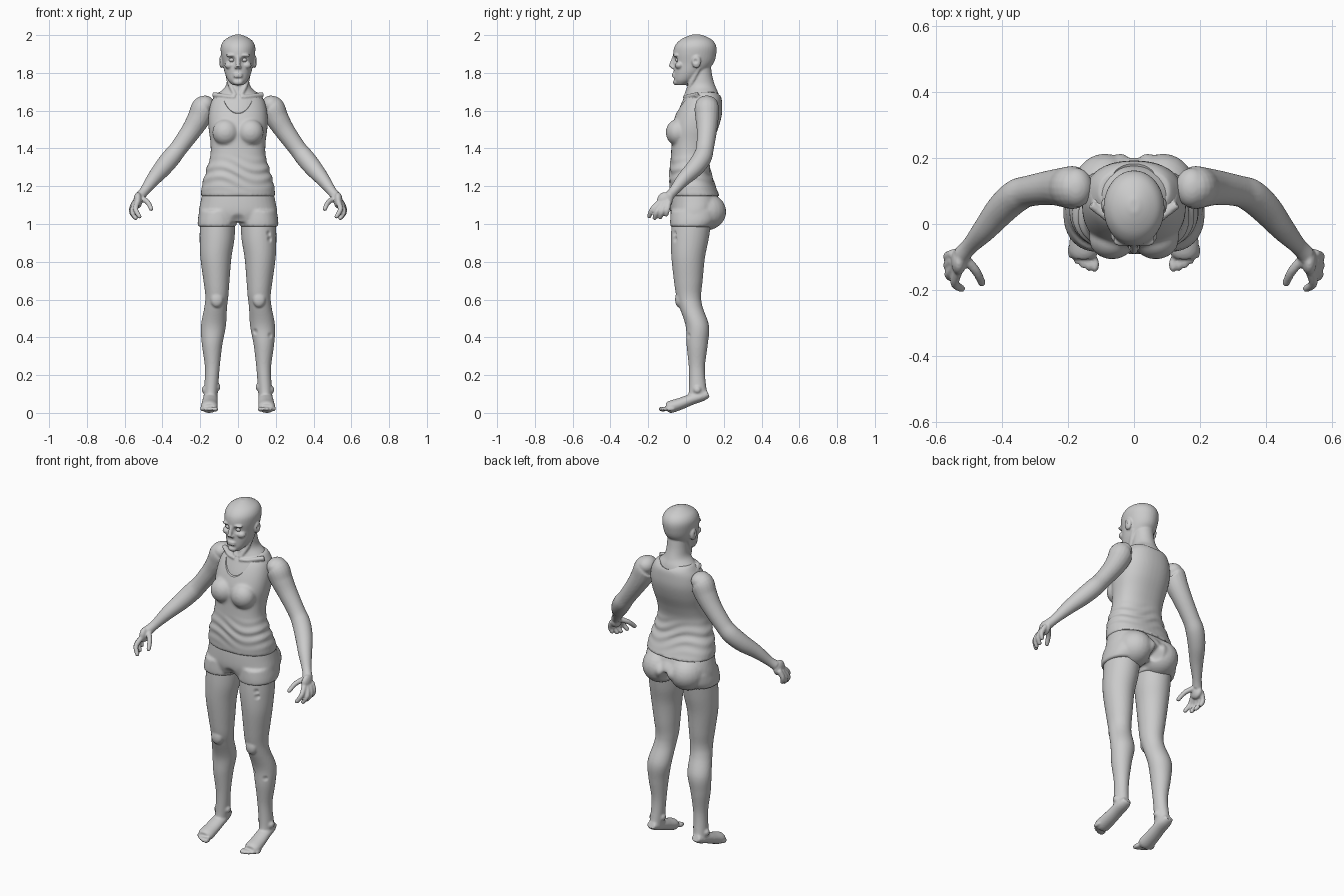
import bpy, bmesh, math
from mathutils import Vector, Matrix

cube = bpy.data.objects.get("Cube")
if cube:
    bpy.data.objects.remove(cube, do_unlink=True)

GREY = (0.6, 0.6, 0.6, 1)
grey = bpy.data.materials.new("plain grey")
grey.use_nodes = True
grey.diffuse_color = GREY
grey.node_tree.nodes["Principled BSDF"].inputs["Base Color"].default_value = GREY


def spline(keys, steps=6):
    """Smooth in-between sections through the keys."""
    out = []
    for i in range(len(keys) - 1):
        a, b, c, d = (keys[max(0, min(len(keys) - 1, i + k))] for k in (-1, 0, 1, 2))
        for s in range(steps):
            t = s / steps
            out.append([q + t / 2 * (r - p + t * (2*p - 5*q + 4*r - w + t * (3*(q - r) + w - p)))
                        for p, q, r, w in zip(a, b, c, d)])
    return out + [list(keys[-1])]


def skin(bm, rings):
    loops = [[bm.verts.new(p) for p in ring] for ring in rings]
    for lo, hi in zip(loops, loops[1:]):
        for i in range(len(lo)):
            bm.faces.new((lo[i - 1], lo[i], hi[i], hi[i - 1]))
    bm.faces.new(loops[0][::-1])
    bm.faces.new(loops[-1])


def stack(bm, keys, power=2.0, n=40):
    """Level sections: z, centre x, half width, front y, back y."""
    def curve(v):
        return math.copysign(abs(v) ** (2 / power), v)
    angles = [2 * math.pi * i / n for i in range(n)]
    skin(bm, [[(x + w * curve(math.cos(a)), (f + b) / 2 + (b - f) / 2 * curve(math.sin(a)), z)
               for a in angles] for z, x, w, f, b in spline(keys)])


def limb(bm, keys, flat=1.0, n=20):
    """Round tube along x, y, z, radius keys."""
    pts = spline(keys)
    rings = []
    for i, p in enumerate(pts):
        t = (Vector(pts[min(i + 1, len(pts) - 1)][:3]) - Vector(pts[max(i - 1, 0)][:3])).normalized()
        u = (Vector((1, 0, 0)) - t * t.x).normalized()
        v = t.cross(u) * flat
        rings.append([Vector(p[:3]) + p[3] * (u * math.cos(a) + v * math.sin(a))
                      for a in (2 * math.pi * k / n for k in range(n))])
    skin(bm, rings)


def ball(bm, centre, size):
    m = Matrix.Translation(centre) @ Matrix.Diagonal((*size, 1))
    bmesh.ops.create_uvsphere(bm, u_segments=24, v_segments=16, radius=1, matrix=m)


def pair(func, bm, items, *rest):
    """Put the same piece on both sides."""
    for s in (1, -1):
        if func is ball:
            ball(bm, (s * items[0], *items[1:]), *rest)
        elif func is limb:
            limb(bm, [(s * k[0], *k[1:]) for k in items], *rest)
        else:
            stack(bm, [(k[0], s * k[1], *k[2:]) for k in items], *rest)


def new_object(name, me):
    ob = bpy.data.objects.new(name, me)
    bpy.context.collection.objects.link(ob)
    return ob


def fuse(name, bm, voxel, rounds=3, cutter=None):
    """Blend overlapping pieces into one smooth surface."""
    bmesh.ops.recalc_face_normals(bm, faces=bm.faces)
    me = bpy.data.meshes.new(name)
    bm.to_mesh(me)
    bm.free()
    ob = new_object(name, me)
    mod = ob.modifiers.new("blend", 'REMESH')
    mod.mode = 'VOXEL'
    mod.voxel_size = voxel
    mod = ob.modifiers.new("soften", 'SMOOTH')
    mod.factor = 0.5
    mod.iterations = rounds
    if cutter:
        mod = ob.modifiers.new("opening", 'BOOLEAN')
        mod.operation = 'DIFFERENCE'
        mod.object = cutter
    dg = bpy.context.evaluated_depsgraph_get()
    dg.update()
    done = bpy.data.meshes.new_from_object(ob.evaluated_get(dg))
    ob.modifiers.clear()
    ob.data = done
    bpy.data.meshes.remove(me)
    done.materials.clear()
    done.materials.append(grey)
    done.shade_smooth()
    done.set_sharp_from_angle(angle=0.8)
    return ob


def push(ob, centre, radius, move):
    """Press a soft dent or bump into the surface."""
    c, m = Vector(centre), Vector(move)
    for v in ob.data.vertices:
        d = (v.co - c).length / radius
        if d < 1:
            v.co += m * (1 - d * d) ** 2


def mirrored(ob, name):
    me = ob.data.copy()
    me.transform(Matrix.Scale(-1, 4, (1, 0, 0)))
    me.flip_normals()
    return new_object(name, me)


# Head, neck and upper chest
bm = bmesh.new()
stack(bm, [(1.735, 0, .028, -.052, .0), (1.76, 0, .052, -.064, .05), (1.80, 0, .07, -.065, .10),
           (1.85, 0, .081, -.065, .145), (1.90, 0, .09, -.068, .16), (1.94, 0, .091, -.06, .16),
           (1.97, 0, .076, -.036, .143), (1.99, 0, .047, -.002, .112), (2.003, 0, .015, .035, .075)])
stack(bm, [(1.54, 0, .14, -.055, .17), (1.60, 0, .143, -.04, .18),
           (1.66, 0, .135, -.015, .178), (1.695, 0, .1, .002, .17), (1.73, 0, .066, .008, .155),
           (1.78, 0, .057, .015, .14), (1.85, 0, .055, .02, .13)])
pair(limb, bm, [(.06, .07, 1.83, .012), (.045, .03, 1.75, .013), (.015, .0, 1.68, .011)])
pair(limb, bm, [(.015, -.006, 1.672, .011), (.06, .005, 1.675, .01), (.13, .06, 1.685, .014)])
pair(ball, bm, (.087, .055, 1.86), (.013, .024, .035))
pair(ball, bm, (.034, -.052, 1.893), (.03, .016, .009))
pair(ball, bm, (.045, -.035, 1.84), (.026, .024, .02))
limb(bm, [(0, -.062, 1.888, .009), (0, -.073, 1.855, .011), (0, -.079, 1.832, .013)])
pair(ball, bm, (.009, -.069, 1.83), (.01, .012, .008))
for z in (1.793, 1.781):
    ball(bm, (0, -.064, z), (.025, .011, .0065))
ball(bm, (0, -.053, 1.752), (.028, .016, .018))
head = fuse("head_and_neck", bm, .005, 2)
for s in (1, -1):
    push(head, (s * .033, -.06, 1.868), .026, (0, .015, 0))
    push(head, (s * .1, .05, 1.862), .016, (-s * .008, 0, 0))
push(head, (0, -.07, 1.766), .016, (0, .005, 0))

# Eyes
bm = bmesh.new()
pair(ball, bm, (.033, -.041, 1.868), (.016, .016, .012))
fuse("eyes", bm, .004, 1)

# Tank top with a scooped neck opening
me = bpy.data.meshes.new("neck_cutter")
bm = bmesh.new()
bmesh.ops.create_cone(bm, cap_ends=True, segments=64, radius1=1, radius2=1, depth=.8,
                      matrix=Matrix.Translation((0, .06, 1.75)) @ Matrix.Rotation(math.radians(-68), 4, 'X')
                      @ Matrix.Diagonal((.092, .112, 1, 1)))
bm.to_mesh(me)
bm.free()
cutter = new_object("neck_cutter", me)
cutter.hide_render = True
bm = bmesh.new()
stack(bm, [(1.145, 0, .197, -.086, .18), (1.2, 0, .192, -.087, .157), (1.28, 0, .17, -.087, .13),
           (1.36, 0, .147, -.08, .122), (1.43, 0, .146, -.077, .14), (1.51, 0, .156, -.075, .172),
           (1.58, 0, .156, -.054, .19), (1.64, 0, .144, -.026, .191), (1.675, 0, .125, .0, .185),
           (1.698, 0, .108, .04, .165)], 2.3)
pair(ball, bm, (.066, -.045, 1.485), (.07, .062, .07))
shirt = fuse("tank_top", bm, .008, 5, cutter)
bpy.data.objects.remove(cutter, do_unlink=True)
for v in shirt.data.vertices:  # soft folds around the waist
    fade = max(0, 1 - abs(v.co.z - 1.27) / .1)
    n = Vector((v.co.x, v.co.y - .03, 0)).normalized()
    v.co += n * fade * .004 * math.sin(110 * v.co.z + 14 * v.co.x + 3 * math.sin(18 * v.co.x))

# Shorts
bm = bmesh.new()
stack(bm, [(1.01, 0, .2, -.07, .13), (1.06, 0, .208, -.083, .17), (1.12, 0, .198, -.083, .178),
           (1.2, 0, .18, -.075, .14)], 2.3)
pair(stack, bm, [(.985, .111, .102, -.083, .135), (1.02, .11, .103, -.084, .16),
                 (1.07, .105, .1, -.08, .17)], 2.2)
pair(ball, bm, (.088, .1, 1.065), (.1, .113, .1))
shorts = fuse("shorts", bm, .008, 3)
push(shorts, (0, .2, 1.07), .07, (0, .03, 0))
push(shorts, (0, .17, 1.04), .05, (0, -.03, 0))
push(shorts, (0, -.085, 1.01), .05, (0, .02, 0))

# Legs and feet
bm = bmesh.new()
stack(bm, [(1.02, .107, .094, -.075, .135), (.92, .111, .092, -.08, .12), (.82, .117, .082, -.077, .1),
           (.70, .114, .069, -.064, .088), (.62, .112, .061, -.052, .08), (.56, .118, .06, -.035, .088),
           (.46, .13, .066, -.002, .122), (.36, .137, .054, .003, .115), (.24, .136, .039, .015, .1),
           (.13, .142, .037, .016, .108), (.08, .145, .036, .01, .122)])
ball(bm, (.112, -.036, .6), (.034, .022, .042))
limb(bm, [(.146, .118, .098, .026), (.146, .085, .085, .036), (.147, .03, .068, .04),
          (.15, -.03, .044, .043), (.152, -.08, .027, .045), (.152, -.1, .02, .036)], .75)
for x, z in ((.107, .135), (.178, .12)):  # ankle bones
    ball(bm, (x, .06, z), (.014, .02, .02))
for i in range(5):  # toes, longest on the inside
    ball(bm, (.118 + .0185 * i, -.122 + .0025 * i * i, .015), (.013 - .001 * i, .024, .014 - .001 * i))
leg = fuse("left_leg", bm, .0065, 2)
low = min(v.co.z for v in leg.data.vertices)
for v in leg.data.vertices:  # settle the sole on the floor
    v.co.z -= low * max(0, 1 - v.co.z / .2)
mirrored(leg, "right_leg")
# Torn patches on the left leg only
for x, y, z in ((.165, -.065, .95), (.168, -.06, .92), (.09, .015, .43), (.165, .02, .41)):
    push(leg, (x, y, z), .02, (0, .01, 0))

# Arms and hands
bm = bmesh.new()
limb(bm, [(.15, .11, 1.632, .042), (.18, .11, 1.617, .064), (.207, .111, 1.56, .061),
          (.25, .11, 1.49, .053), (.315, .1, 1.4, .047), (.355, .085, 1.35, .05),
          (.4, .045, 1.295, .047), (.45, -.015, 1.235, .037), (.495, -.065, 1.175, .026),
          (.52, -.092, 1.145, .027)])
ball(bm, (.175, .11, 1.632), (.05, .06, .048))
ball(bm, (.345, .112, 1.385), (.025, .02, .03))
ball(bm, (.53, -.112, 1.125), (.023, .042, .043))
fingers = [[(.53, -.135, 1.12), (.542, -.178, 1.078), (.522, -.195, 1.04)],
           [(.54, -.125, 1.11), (.56, -.153, 1.067), (.542, -.166, 1.032)],
           [(.547, -.11, 1.11), (.564, -.126, 1.067), (.547, -.136, 1.036)],
           [(.545, -.09, 1.12), (.564, -.098, 1.078), (.556, -.104, 1.05)],
           [(.515, -.1, 1.14), (.478, -.142, 1.115), (.46, -.178, 1.08)]]
for path in fingers:
    limb(bm, [(*p, r) for p, r in zip(path, (.015, .0135, .0115))])
    ball(bm, path[-1], (.0115,) * 3)
arm = fuse("left_arm", bm, .0055, 2)
mirrored(arm, "right_arm")
